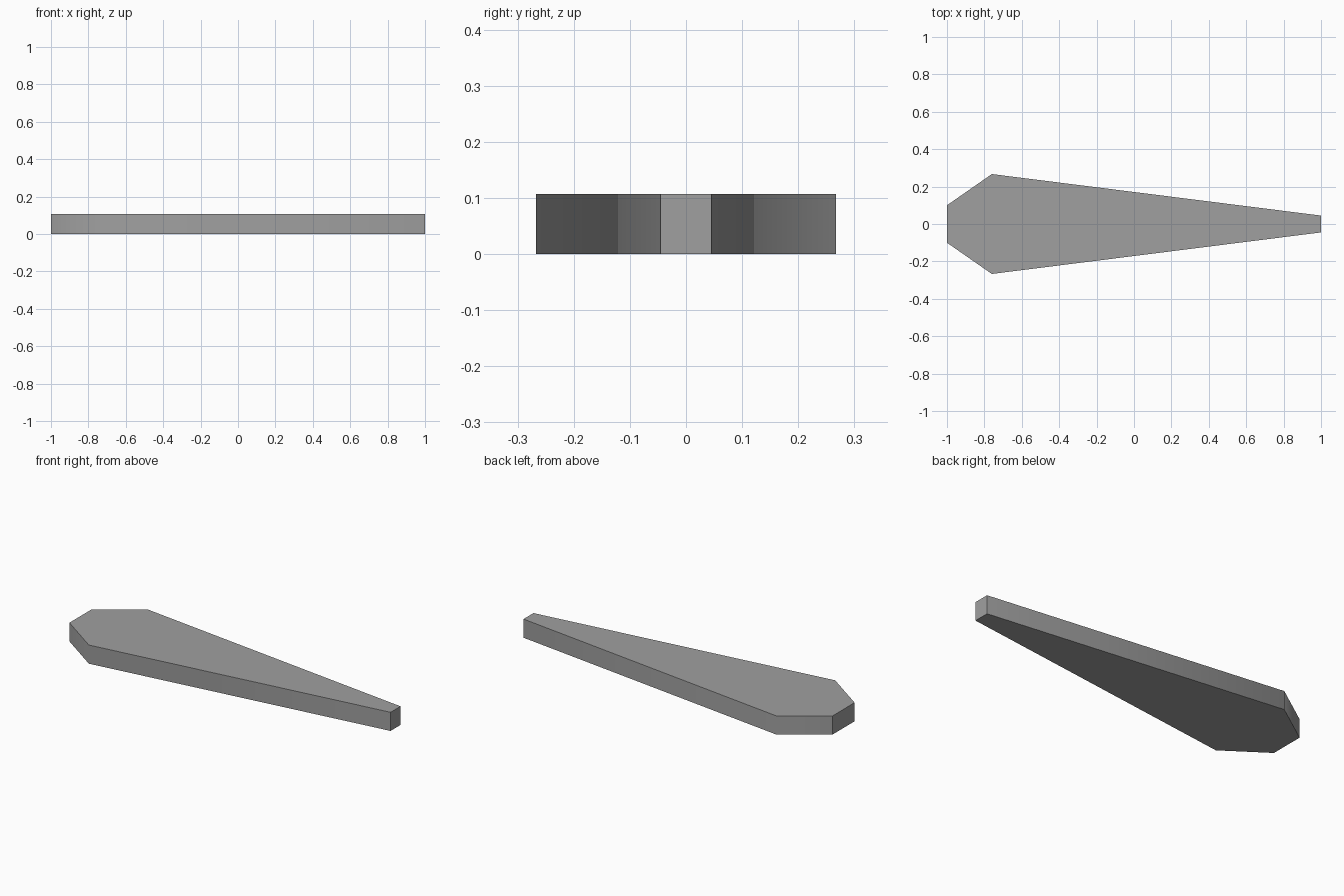
import bpy
import bmesh
import math

cube = bpy.data.objects.get("Cube")
if cube:
    bpy.data.objects.remove(cube, do_unlink=True)

THICKNESS = 0.107

# Plain grey material
grey = bpy.data.materials.new("grey")
grey.use_nodes = True
colour = (0.35, 0.35, 0.35, 1.0)
grey.diffuse_color = colour
grey.node_tree.nodes["Principled BSDF"].inputs["Base Color"].default_value = colour

# Half outline as (x, half width), mirrored across the long axis
half = [(-1.0, 0.10), (-0.76, 0.267), (1.0, 0.045)]
outline = [(x, -w) for x, w in half] + [(x, w) for x, w in reversed(half)]

# Tapered blade: outline extruded upwards
bm = bmesh.new()
base = bm.faces.new([bm.verts.new((x, y, 0)) for x, y in outline])
raised = bmesh.ops.extrude_face_region(bm, geom=[base], use_keep_orig=True)
top = [v for v in raised["geom"] if isinstance(v, bmesh.types.BMVert)]
bmesh.ops.translate(bm, verts=top, vec=(0, 0, THICKNESS))
bmesh.ops.recalc_face_normals(bm, faces=bm.faces)

mesh = bpy.data.meshes.new("tapered_blade")
bm.to_mesh(mesh)
bm.free()
mesh.materials.append(grey)
blade = bpy.data.objects.new("tapered_blade", mesh)
bpy.context.collection.objects.link(blade)

# Soften only the widest corners, keep the rest sharp
bpy.ops.object.select_all(action="DESELECT")
blade.select_set(True)
bpy.context.view_layer.objects.active = blade
bpy.ops.object.shade_smooth_by_angle(angle=math.radians(45))
